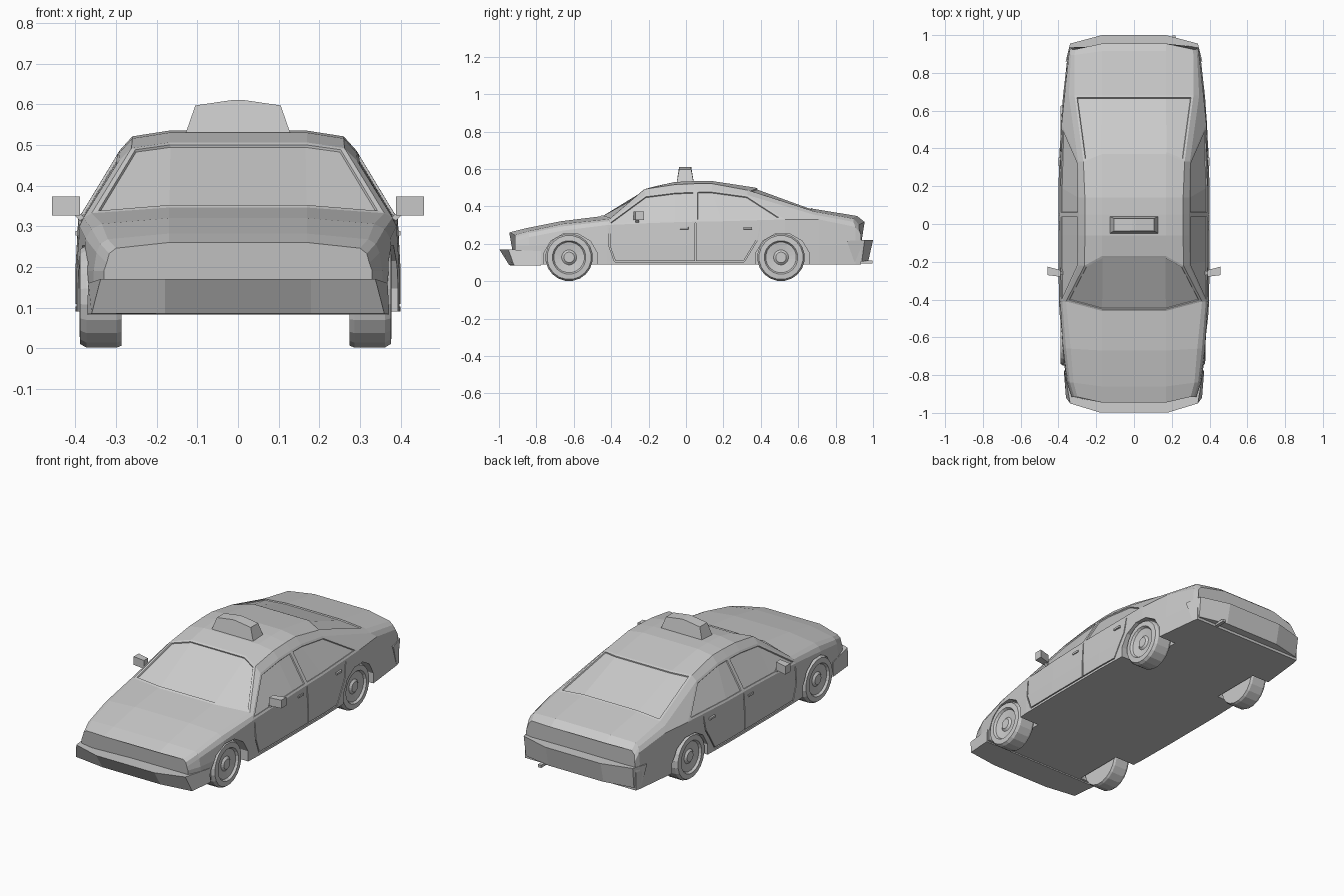
import bpy, bmesh
from math import sin, cos, pi

cube = bpy.data.objects.get("Cube")
if cube:
    bpy.data.objects.remove(cube)

GREY = (0.6, 0.6, 0.6, 1)
paint = bpy.data.materials.new("plain_grey")
paint.use_nodes = True
paint.diffuse_color = GREY
paint.node_tree.nodes["Principled BSDF"].inputs["Base Color"].default_value = GREY


def loft(name, rings, panes=(), depth=0.006):
    """Skin closed rings of points, cap the ends and sink groups of faces as panes."""
    bm = bmesh.new()
    rows = [[bm.verts.new(p) for p in ring] for ring in rings]
    count = len(rings[0])
    grid = {}
    for s in range(len(rows) - 1):
        for c in range(count):
            d = (c + 1) % count
            grid[s, c] = bm.faces.new((rows[s][c], rows[s][d], rows[s + 1][d], rows[s + 1][c]))
    bm.faces.new(rows[0])
    bm.faces.new(rows[-1])
    bmesh.ops.recalc_face_normals(bm, faces=bm.faces)
    for stations, columns in panes:
        faces = [grid[s, c] for s in stations for c in columns]
        bmesh.ops.inset_region(bm, faces=faces, thickness=0.012, use_even_offset=True)
        bmesh.ops.inset_region(bm, faces=faces, thickness=0.002, depth=-depth, use_even_offset=True)
    mesh = bpy.data.meshes.new(name)
    bm.to_mesh(mesh)
    bm.free()
    mesh.materials.append(paint)
    ob = bpy.data.objects.new(name, mesh)
    bpy.context.collection.objects.link(ob)
    return ob


def mirrored(half):
    return half + [(-x, y, z) for x, y, z in reversed(half)]


def disc(x, radius, y, z, sides):
    angles = [2 * pi * (i + .5) / sides for i in range(sides)]
    return [(x, y + radius * sin(a), z + radius * cos(a)) for a in angles]


def carve(target, cutter):
    cutter.hide_render = True
    mod = target.modifiers.new("cut", 'BOOLEAN')
    mod.operation, mod.solver, mod.object = 'DIFFERENCE', 'EXACT', cutter
    bpy.context.view_layer.objects.active = target
    bpy.ops.object.modifier_apply(modifier=mod.name)
    bpy.data.objects.remove(cutter)


def section(y, upper, lower, width, belt_z, roof_x, top_z):
    """Half cross-section: sill, side, belt, shoulder, roof edge and crease."""
    belt_x, edge_z = width - .007, top_z - .014
    blend = .2 if edge_z - belt_z > .1 else .5
    shoulder_x = roof_x + blend * (belt_x - roof_x) + .005
    shoulder_z = edge_z + blend * (belt_z - edge_z) + .005
    return mirrored([
        (width, y + lower, .09), (width, y + lower, .19), (belt_x, y + lower, belt_z),
        (shoulder_x, y + upper, shoulder_z), (roof_x, y + upper, edge_z), (.17, y, top_z)])


# Body from nose to tail: y, upper sweep, lower sweep, width, belt z, roof edge x, top z
body_rings = [section(*station) for station in (
    (-.945, .03, .03, .33, .21, .3, .26),
    (-.86, .02, .02, .355, .235, .32, .282),
    (-.67, .01, .01, .382, .27, .335, .32),
    (-.46, .05, .04, .397, .3, .36, .346),
    (-.17, -.05, -.03, .4, .31, .262, .506),
    (-.06, 0, 0, .4, .315, .26, .53),
    (.05, 0, 0, .4, .318, .26, .535),
    (.14, 0, .05, .4, .32, .26, .535),
    (.37, -.04, .16, .39, .33, .268, .5),
    (.68, 0, .03, .372, .33, .315, .387),
    (.915, -.02, -.01, .35, .29, .315, .348),
    (.955, -.03, -.02, .343, .25, .31, .316),
)]

# Windscreen, rear screen and two windows on each side
SCREEN = (4, 5, 6)
panes = [((3,), SCREEN), ((8,), SCREEN)]
for column in (2, 8):
    panes += [((3, 4, 5), (column,)), ((6, 7), (column,))]
body = loft("car_body", body_rings, panes)

SIDES = {"left": 1, "right": -1}
AXLES = {"front": -.625, "rear": .508}

# Wheel arches
for side in SIDES.values():
    for y in AXLES.values():
        carve(body, loft("arch_cutter", [disc(side * x, .15, y + .008, .108, 12) for x in (.27, .5)]))

# Door seams as shallow grooves along (y, z) paths
SEAMS = [
    [(-.41, .285), (-.41, .19), (-.38, .106), (.31, .106), (.385, .23), (.4, .315)],
    [(.05, .31), (.05, .106)],
]
for side in SIDES.values():
    for path in SEAMS:
        for (y0, z0), (y1, z1) in zip(path, path[1:]):
            scale = .003 / ((y1 - y0) ** 2 + (z1 - z0) ** 2) ** .5
            ny, nz = (z0 - z1) * scale, (y1 - y0) * scale
            quad = [(y0 + ny, z0 + nz), (y1 + ny, z1 + nz), (y1 - ny, z1 - nz), (y0 - ny, z0 - nz)]
            carve(body, loft("seam_cutter", [[(side * x, y, z) for y, z in quad] for x in (.385, .43)]))

# Bumpers: a lower and an upper outline
loft("front_bumper", [
    mirrored([(.372, -.775, .083), (.36, -.92, .085), (.18, -.945, .085)]),
    mirrored([(.368, -.775, .16), (.338, -.95, .17), (.18, -.998, .17)]),
])
loft("rear_bumper", [
    mirrored([(.352, .9, .103), (.335, .94, .105), (.17, .975, .108)]),
    mirrored([(.362, .86, .215), (.338, .955, .22), (.17, 1, .22)]),
])

# Wheels with a dished rim and a raised hub: (offset outwards, radius)
TYRE = [(-.052, .08), (-.052, .122), (-.04, .127), (.035, .127), (.05, .118),
        (.052, .09), (.04, .082), (.034, .04), (.044, .028)]
for label, side in SIDES.items():
    for end, y in AXLES.items():
        loft(f"{end}_{label}_wheel",
             [disc(side * (.332 + offset) - .006, radius, y, .127, 20) for offset, radius in TYRE])


def plate(x, y, z, length, height):
    """Upright rectangle facing sideways, centred on a point."""
    return [(x, y + i * length / 2, z + j * height / 2)
            for i, j in ((-1, -1), (1, -1), (1, 1), (-1, 1))]


# Door mirrors on short arms, and door handles
for label, side in SIDES.items():
    loft(f"{label}_mirror", [plate(side * .388, -.262, .35, .035, .046),
                             plate(side * .458, -.248, .35, .045, .046)])
    loft(f"{label}_mirror_arm", [plate(side * .375, -.26, .31, .02, .02),
                                 plate(side * .4, -.26, .333, .02, .015)])
    for end, y in (("front", -.01), ("rear", .33)):
        loft(f"{end}_{label}_handle", [plate(side * .38, y, .283, .05, .015),
                                       plate(side * .4, y, .283, .044, .011)])

# Roof sign with a peaked top
loft("roof_sign", [
    mirrored([(.13, base, .525), (.105, top, .597), (.01, top, .611)])
    for base, top in ((-.05, -.037), (.042, .028))
])

# Exhaust pipe
loft("exhaust_pipe", [[(.2, y, .095), (.22, y, .095), (.22, y, .11), (.2, y, .11)] for y in (.85, .998)])
